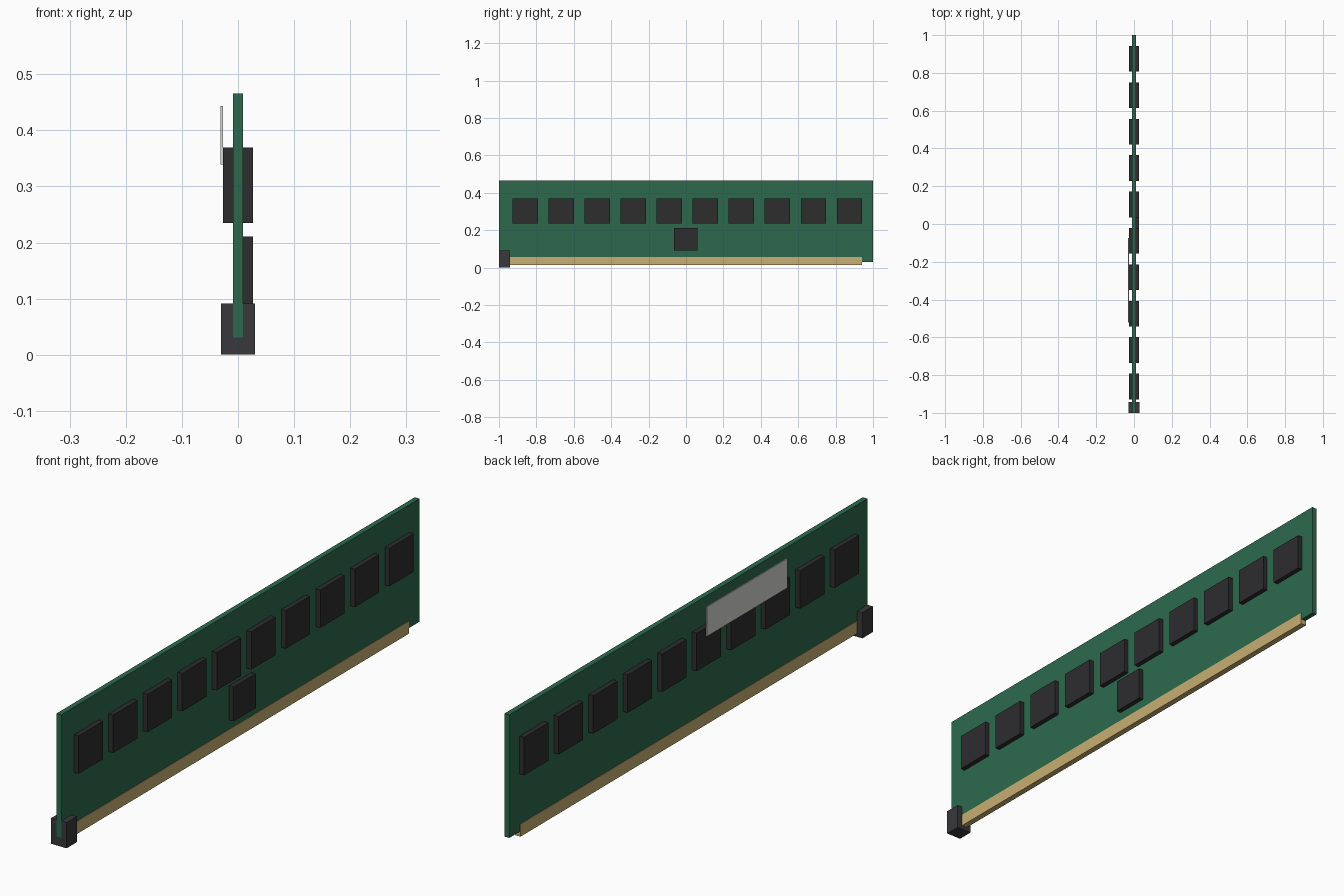
import bpy, bmesh
from mathutils import Matrix, Vector

if "Cube" in bpy.data.objects:
    bpy.data.objects.remove(bpy.data.objects["Cube"])


def material(name, rgb):
    m = bpy.data.materials.new(name)
    m.diffuse_color = (*rgb, 1)
    m.use_nodes = True
    m.node_tree.nodes["Principled BSDF"].inputs["Base Color"].default_value = m.diffuse_color
    return m


GREEN = material("board_green", (0.026, 0.141, 0.076))
BLACK = material("chip_black", (0.026, 0.026, 0.028))
DARK = material("key_dark", (0.04, 0.04, 0.043))
GOLD = material("contact_gold", (0.58, 0.43, 0.17))
WHITE = material("label_white", (0.68, 0.68, 0.65))


def box(name, x, y, z, mat):
    """Box from (min, max) ranges on each axis."""
    lo, hi = Vector((x[0], y[0], z[0])), Vector((x[1], y[1], z[1]))
    bm = bmesh.new()
    bmesh.ops.create_cube(bm, size=1, matrix=Matrix.Diagonal((*(hi - lo), 1)))
    mesh = bpy.data.meshes.new(name)
    bm.to_mesh(mesh)
    bm.free()
    mesh.materials.append(mat)
    ob = bpy.data.objects.new(name, mesh)
    ob.location = (lo + hi) / 2
    bpy.context.collection.objects.link(ob)
    return ob


HALF = 0.0093      # half the board thickness
CHIP_TOP = 0.027   # outer face of the chips

# Circuit board and edge contacts
box("circuit_board", (-HALF, HALF), (-1, 1), (0.031, 0.466), GREEN)
box("edge_contacts", (-0.011, 0.011), (-0.94, 0.94), (0.013, 0.057), GOLD)

# Rows of memory chips on both faces
for label, side in (("right", 1), ("left", -1)):
    x = sorted((side * HALF, side * CHIP_TOP))
    for i in range(10):
        c = -0.86 + i * 0.1927
        box(f"memory_chip_{label}_{i + 1}", x, (c - 0.068, c + 0.068), (0.235, 0.369), BLACK)

# Controller chip on the right face only
box("controller_chip", (HALF, CHIP_TOP), (-0.063, 0.061), (0.09, 0.211), BLACK)

# Label lying on top of the left chips
box("label", (-0.031, -0.027), (-0.522, -0.073), (0.339, 0.443), WHITE)

# Key block at the front lower corner
box("key_block", (-0.03, 0.03), (-1, -0.942), (0, 0.091), DARK)
